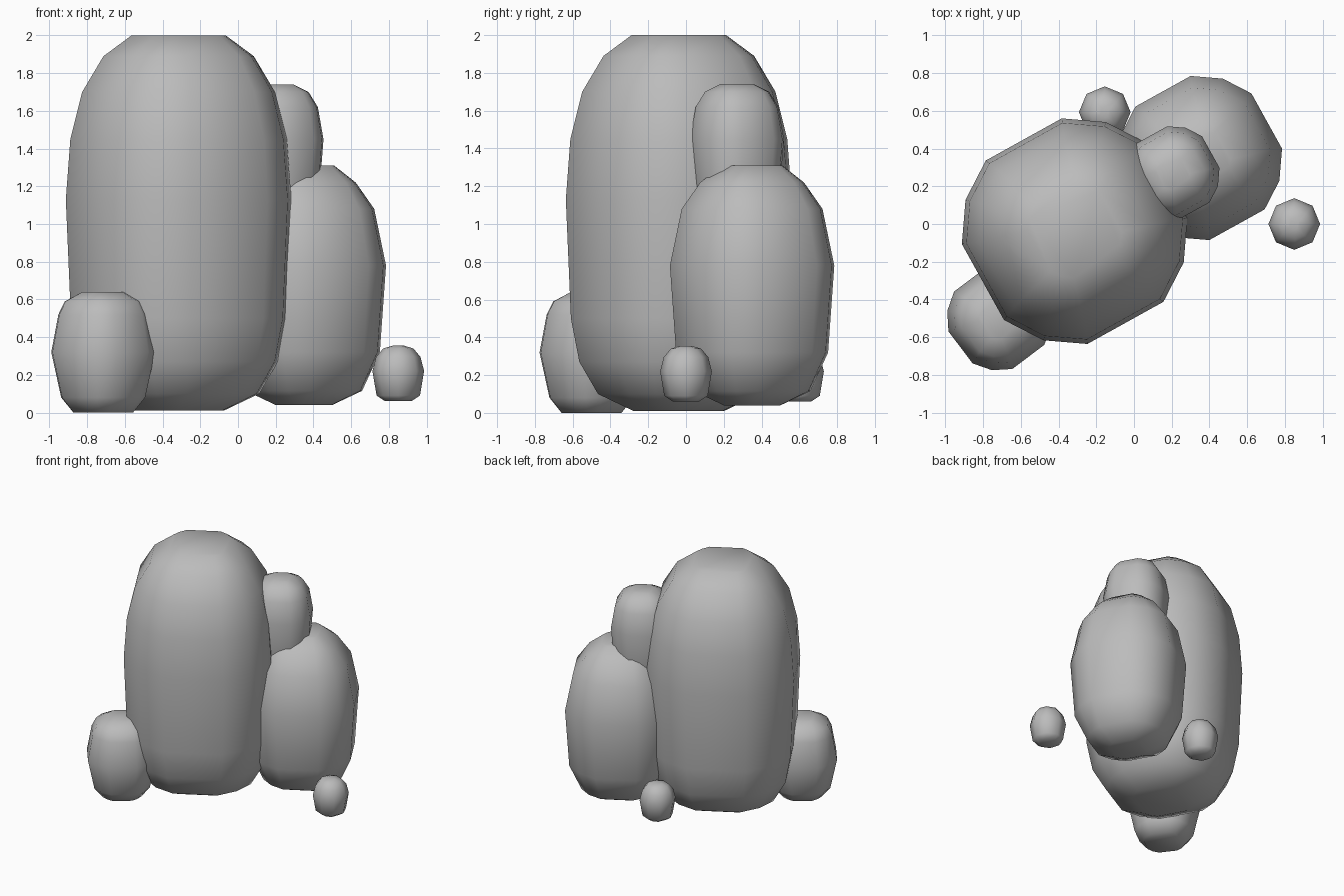
import bpy
import bmesh
import math

cube = bpy.data.objects.get("Cube")
if cube:
    bpy.data.objects.remove(cube, do_unlink=True)

stone = bpy.data.materials.new("stone_grey")
stone.use_nodes = True
grey = (0.5, 0.5, 0.5, 1)
stone.diffuse_color = grey
stone.node_tree.nodes["Principled BSDF"].inputs["Base Color"].default_value = grey


def rock(name, x, y, profile, turn=-16, offsets=(-22.5, 0, 22.5)):
    """Loft a rounded boulder from (radius, height) rings with four soft corners."""
    bm = bmesh.new()
    widest = max(r for r, z in profile)
    rings = []
    for r, z in profile:
        # corners pinch together towards the flat caps
        pinch = min(1, 0.25 + r / widest)
        ring = []
        for corner in range(4):
            for off in offsets:
                a = math.radians(turn + 90 * corner + off * pinch)
                ring.append(bm.verts.new((x + r * math.cos(a), y + r * math.sin(a), z)))
        rings.append(ring)
    n = len(rings[0])
    for low, high in zip(rings, rings[1:]):
        for i in range(n):
            j = (i + 1) % n
            bm.faces.new((low[i], low[j], high[j], high[i]))
    bm.faces.new(rings[0][::-1])
    bm.faces.new(rings[-1])
    for f in bm.faces:
        f.smooth = True
    mesh = bpy.data.meshes.new(name)
    bm.to_mesh(mesh)
    bm.free()
    mesh.materials.append(stone)
    obj = bpy.data.objects.new(name, mesh)
    bpy.context.collection.objects.link(obj)
    return obj


# Tall central boulder
rock("main_boulder", -0.315, -0.038,
     [(0.24, 0.01), (0.43, 0.10), (0.53, 0.27), (0.575, 0.5), (0.602, 1.13),
      (0.578, 1.45), (0.515, 1.7), (0.40, 1.89), (0.25, 2.0)])

# Medium boulder behind, on the left
rock("back_boulder", 0.35, 0.35,
     [(0.15, 0.04), (0.31, 0.115), (0.405, 0.32), (0.438, 0.78),
      (0.375, 1.08), (0.275, 1.22), (0.16, 1.31)])

# Slim stone wedged between the two
rock("upper_stone", 0.205, 0.27,
     [(0.14, 0.85), (0.225, 1.12), (0.25, 1.45), (0.22, 1.62),
      (0.17, 1.70), (0.09, 1.74)])

# Low stone at the front right
rock("front_stone", -0.715, -0.5,
     [(0.16, 0.0), (0.225, 0.08), (0.278, 0.32), (0.24, 0.52),
      (0.205, 0.59), (0.11, 0.64)], turn=-8)

# Pebbles
for name, x, y in (("side_pebble", 0.85, 0.0), ("back_pebble", -0.155, 0.593)):
    rock(name, x, y,
         [(0.07, 0.06), (0.115, 0.09), (0.137, 0.22), (0.118, 0.295),
          (0.08, 0.34), (0.03, 0.355)], turn=22.5, offsets=(-22.5, 22.5))
